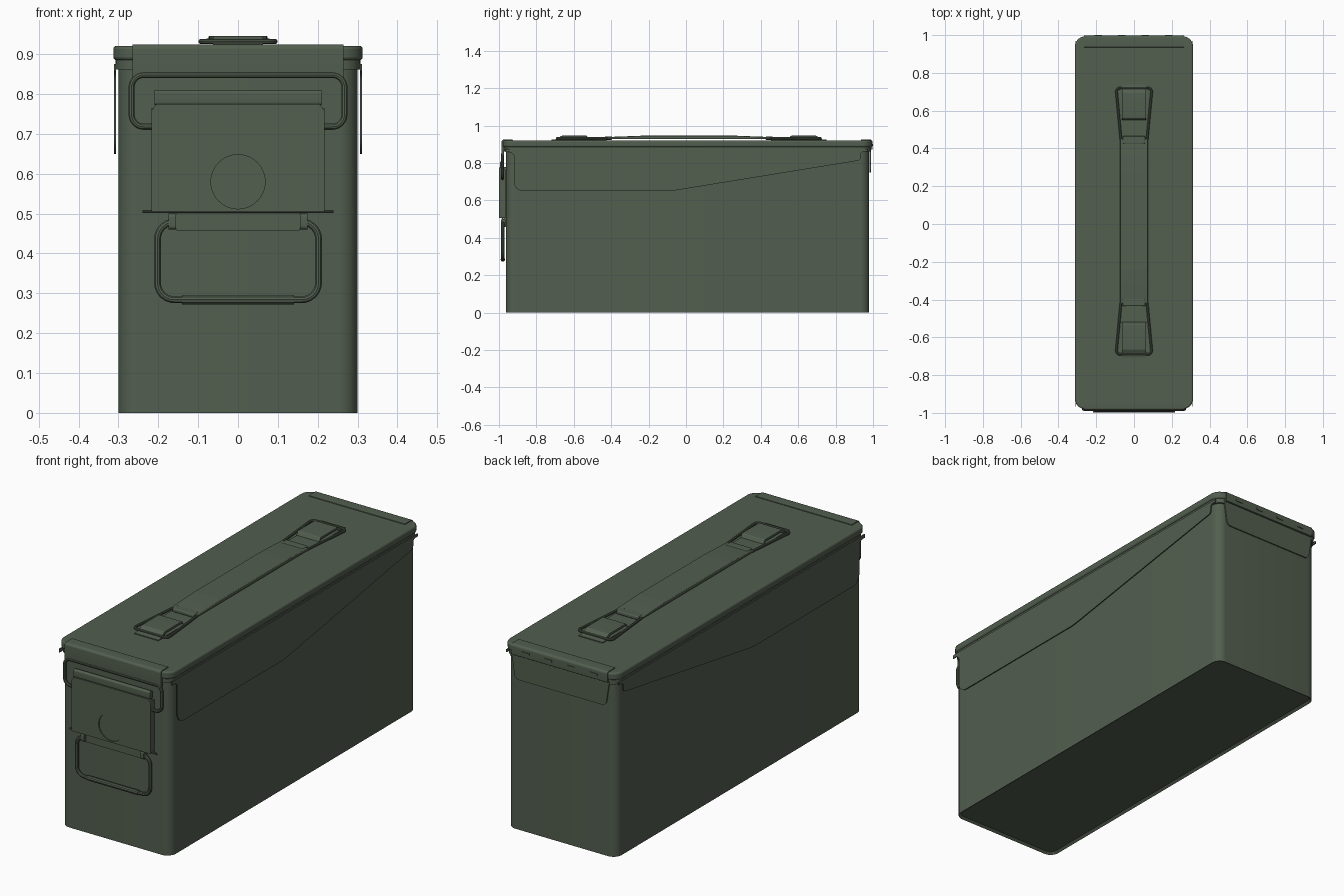
import bpy, bmesh, math
from mathutils import Vector

if "Cube" in bpy.data.objects:
    bpy.data.objects.remove(bpy.data.objects["Cube"])

green = bpy.data.materials.new("olive_green")
green.diffuse_color = (0.085, 0.112, 0.078, 1)
green.use_nodes = True
green.node_tree.nodes["Principled BSDF"].inputs["Base Color"].default_value = green.diffuse_color


def fillet(pts, r, closed=True, n=6):
    """Round the corners of a path; r is one radius or one per corner."""
    pts = [Vector(p) for p in pts]
    rs = r if isinstance(r, (list, tuple)) else [r] * len(pts)
    out = []
    for i, p in enumerate(pts):
        if rs[i] == 0 or (not closed and i in (0, len(pts) - 1)):
            out.append(p)
            continue
        a = (pts[i - 1] - p).normalized()
        b = (pts[(i + 1) % len(pts)] - p).normalized()
        d = rs[i] / math.tan(a.angle(b) / 2)
        s, e = p + a * d, p + b * d
        c = p + (a + b).normalized() * math.hypot(d, rs[i])
        for k in range(n + 1):
            v = (s - c).lerp(e - c, k / n)
            out.append(c + v.normalized() * rs[i])
    return out


def finish(name, bm, bevel=0):
    bmesh.ops.recalc_face_normals(bm, faces=bm.faces)
    me = bpy.data.meshes.new(name)
    bm.to_mesh(me)
    bm.free()
    me.materials.append(green)
    ob = bpy.data.objects.new(name, me)
    bpy.context.collection.objects.link(ob)
    if bevel:
        m = ob.modifiers.new("bevel", 'BEVEL')
        m.width, m.segments, m.limit_method = bevel, 3, 'ANGLE'
        m.angle_limit = math.radians(50)
    return ob


def prism(name, pts, axis, lo, hi, bevel=0, recess=0):
    """Extrude a 2D outline along an axis."""
    place = {'x': lambda u, v, w: (w, u, v), 'y': lambda u, v, w: (u, w, v),
             'z': lambda u, v, w: (u, v, w)}[axis]
    bm = bmesh.new()
    a = [bm.verts.new(place(p[0], p[1], lo)) for p in pts]
    b = [bm.verts.new(place(p[0], p[1], hi)) for p in pts]
    low = bm.faces.new(a)
    bm.faces.new(b)
    for i in range(len(a)):
        j = (i + 1) % len(a)
        bm.faces.new((a[i], a[j], b[j], b[i]))
    if recess:
        bmesh.ops.recalc_face_normals(bm, faces=bm.faces)
        bmesh.ops.inset_region(bm, faces=[low], thickness=0.012)
        bmesh.ops.translate(bm, verts=low.verts, vec=(0, 0, recess))
    return finish(name, bm, bevel)


def rect(u0, u1, v0, v1, r=0):
    return fillet([(u0, v0), (u1, v0), (u1, v1), (u0, v1)], r)


def wire(name, pts, radius, r=0.0, closed=False):
    """Round rod along a path."""
    path = fillet(pts, r, closed) if r else [Vector(p) for p in pts]
    cu = bpy.data.curves.new(name, 'CURVE')
    cu.dimensions = '3D'
    cu.bevel_depth, cu.bevel_resolution, cu.use_fill_caps = radius, 3, True
    sp = cu.splines.new('POLY')
    sp.points.add(len(path) - 1)
    for q, p in zip(sp.points, path):
        q.co = (*p, 1)
    sp.use_cyclic_u = closed
    cu.materials.append(green)
    ob = bpy.data.objects.new(name, cu)
    bpy.context.collection.objects.link(ob)
    return ob


# Can body with recessed bottom
prism("can_body", rect(-.30, .30, -.963, .979, .045), 'z', 0, .88, recess=.01)

# Lid: lower lip and top cover
prism("lid_lip", rect(-.307, .307, -.972, .988, .05), 'z', .862, .888)
prism("lid", rect(-.313, .313, -.98, .994, .055), 'z', .885, .921, bevel=.008)

# Folded strips over the front and back lid edges
prism("lid_front_strip", fillet([(-.986, .84), (-.986, .925), (-.925, .925), (-.93, .91),
      (-.972, .91), (-.972, .84)], [.003, .012, .002, 0, 0, 0]), 'x', -.265, .265)
prism("lid_back_strip", fillet([(.997, .872), (.997, .925), (.935, .925), (.935, .905),
      (.98, .905), (.98, .872)], [.003, .012, .002, 0, 0, 0]), 'x', -.265, .265)
for i in range(4):
    x = -.19 + i * .125
    prism("hinge_knuckle", rect(x - .02, x + .02, .892, .902), 'y', .985, 1.0)

# Skirts hanging from the lid on both sides and the back
skirt = fillet([(-.965, .875), (-.965, .858), (-.92, .858), (-.92, .65), (-.08, .65),
                (.935, .815), (.935, .86), (.97, .862), (.97, .875)],
               [0, 0, .025, .05, .3, .02, .015, 0, 0])
for s in (-1, 1):
    prism("side_skirt", skirt, 'x', s * .306, s * .311)
prism("back_skirt", fillet([(-.27, .88), (-.25, .75), (.25, .75), (.27, .88)],
      [0, .025, .025, 0]), 'y', .982, .988)

# Carry handle on the lid: strap, wire loops, brackets
prism("handle_strap", fillet([(-.42, .928), (-.42, .939), (-.24, .946), (.27, .946),
      (.45, .939), (.45, .928)], [0, .003, .1, .1, .003, 0]), 'x', -.074, .074, bevel=.003)
for s in (-1, 1):
    def y(d):
        return .015 + s * d
    wire("handle_loop", [(-.068, y(.42), .933), (.068, y(.42), .933),
         (.095, y(.705), .932), (-.095, y(.705), .932)], .0065, .02, True)
    prism("handle_bracket", fillet([(y(.535), .928), (y(.545), .946), (y(.68), .946),
          (y(.715), .926), (y(.735), .924), (y(.735), .919), (y(.70), .919),
          (y(.67), .936), (y(.55), .936)], [0, .008, .012, .01, 0, 0, .01, .01, 0]),
          'x', -.063, .063)
    prism("bracket_base", rect(-.066, .066, *sorted((y(.44), y(.735)))), 'z', .918, .925)
    prism("strap_end_roll", rect(-.06, .06, *sorted((y(.41), y(.45)))), 'z', .924, .942,
          bevel=.005)

# Latch: dished front plate with side flanges and rolled top
plate = prism("latch_plate", fillet([(-.217, .505), (.217, .505), (.217, .758), (.205, .775),
              (-.205, .775), (-.217, .758)], [.004] * 6), 'y', -.999, -.987)
cut = bmesh.new()
bmesh.ops.create_cone(cut, cap_ends=True, segments=48, radius1=.068, radius2=.068, depth=.012)
for v in cut.verts:
    v.co = (v.co.x, v.co.z - 1.0, v.co.y + .58)
cutter = finish("dish_cutter", cut)
cutter.hide_render = True
cutter.hide_set(True)
m = plate.modifiers.new("dish", 'BOOLEAN')
m.operation, m.object = 'DIFFERENCE', cutter
prism("latch_roll", rect(-.994, -.972, .772, .81, .008), 'x', -.21, .21)
prism("latch_mount", fillet([(-.155, .457), (.155, .457), (.155, .50), (.155, .78),
      (-.155, .78)], [.004, .004, 0, 0, 0]), 'y', -.976, -.96)
for s in (-1, 1):
    prism("latch_flange", rect(-.99, -.966, .505, .765, .004), 'x', s * .207, s * .217)
    prism("latch_knuckle", rect(-.99, -.965, .46, .50, .009), 'x', s * .155, s * .174)
wire("latch_pin", [(-.24, -.982, .505), (.24, -.982, .505)], .004)

# Closing wire hooked under the lid strip
wire("closing_wire", [(-.20, -.981, .718), (-.267, -.981, .718), (-.267, -.981, .848),
     (.267, -.981, .848), (.267, -.981, .718), (.20, -.981, .718)], .008, .03)

# Front pull handle and its grip tube
wire("front_handle", [(-.155, -.979, .479), (-.202, -.979, .479), (-.202, -.979, .284),
     (.202, -.979, .284), (.202, -.979, .479), (.155, -.979, .479)], .009, .042)
wire("front_grip", [(-.14, -.979, .284), (.14, -.979, .284)], .012)

# Convert rods to meshes and smooth everything by angle
for ob in bpy.context.scene.objects:
    ob.select_set(ob.type == 'CURVE')
    if ob.type == 'CURVE':
        bpy.context.view_layer.objects.active = ob
bpy.ops.object.convert(target='MESH')
for ob in bpy.context.scene.objects:
    if ob is not cutter:
        ob.select_set(True)
bpy.ops.object.shade_smooth_by_angle(angle=math.radians(35))
